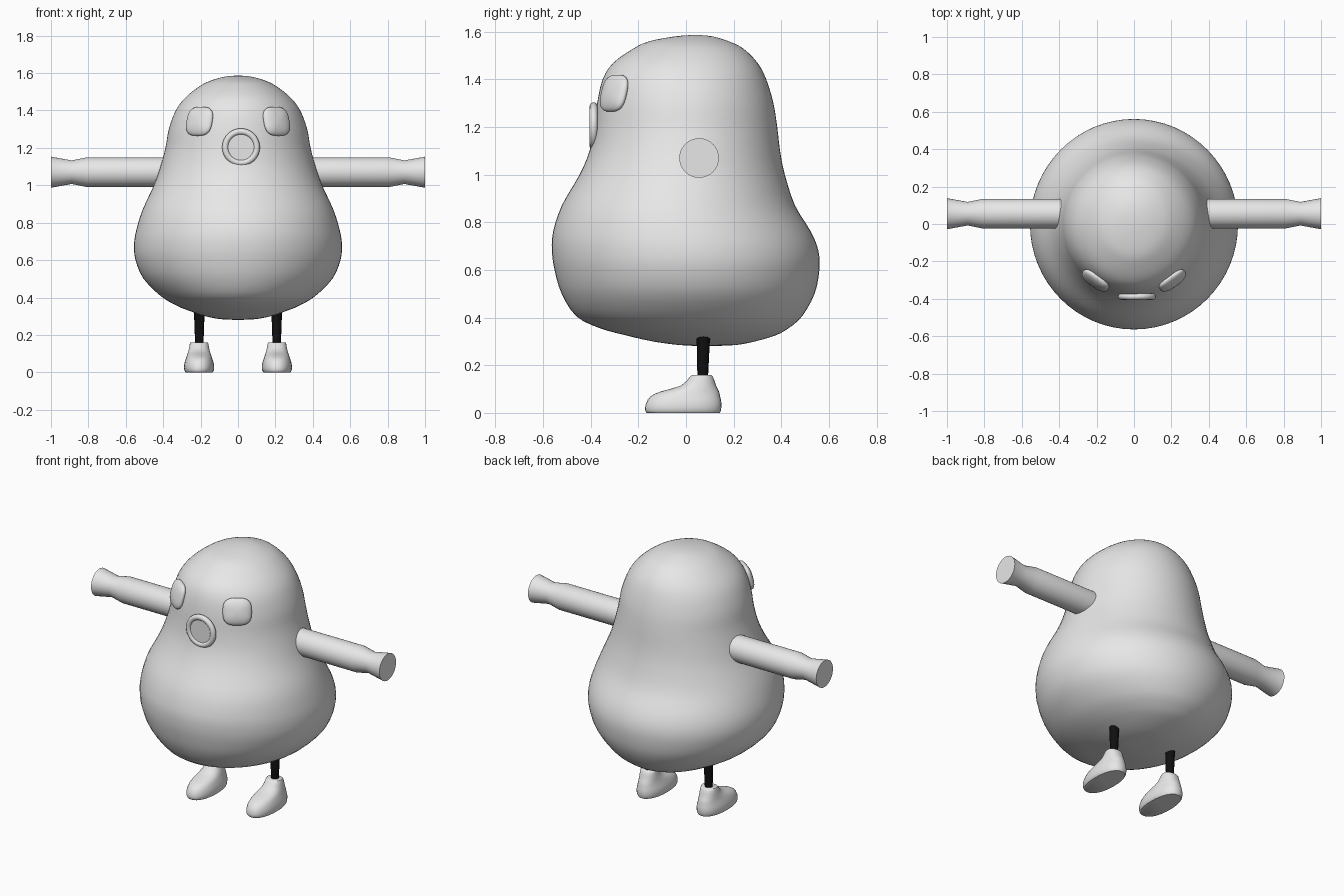
import bpy, bmesh, math
from mathutils import Matrix, Vector

if "Cube" in bpy.data.objects:
    bpy.data.objects.remove(bpy.data.objects["Cube"])


def material(name, rgb):
    m = bpy.data.materials.new(name)
    m.diffuse_color = (*rgb, 1)
    m.use_nodes = True
    m.node_tree.nodes["Principled BSDF"].inputs["Base Color"].default_value = m.diffuse_color
    return m


GREY = material("pale grey", (0.8, 0.8, 0.8))
BLACK = material("black", (0.005, 0.005, 0.005))


def finish(name, bm, mat, angle=40):
    bmesh.ops.recalc_face_normals(bm, faces=bm.faces)
    me = bpy.data.meshes.new(name)
    bm.to_mesh(me)
    bm.free()
    me.materials.append(mat)
    ob = bpy.data.objects.new(name, me)
    bpy.context.collection.objects.link(ob)
    bpy.ops.object.select_all(action='DESELECT')
    bpy.context.view_layer.objects.active = ob
    ob.select_set(True)
    bpy.ops.object.shade_smooth_by_angle(angle=math.radians(angle))
    return ob


def loft(rings):
    """Skin a list of closed point rings and cap both ends."""
    bm = bmesh.new()
    rows = [[bm.verts.new(p) for p in ring] for ring in rings]
    n = len(rows[0])
    for a, b in zip(rows, rows[1:]):
        for i in range(n):
            j = (i + 1) % n
            bm.faces.new((a[i], a[j], b[j], b[i]))
    bm.faces.new(rows[0])
    bm.faces.new(rows[-1])
    return bm


def spow(v, e):
    return math.copysign(abs(v) ** e, v)


def stack(profile, n, x=0, e=1.0):
    """Horizontal oval rings from rows of (z, half width, front y, back y)."""
    rings = []
    for z, hx, yf, yb in profile:
        ring = []
        for i in range(n):
            t = 2 * math.pi * i / n
            ring.append((x + hx * spow(math.cos(t), e),
                         (yf + yb) / 2 + (yb - yf) / 2 * spow(math.sin(t), e), z))
        rings.append(ring)
    return rings


def smooth_rows(rows, steps=3):
    """Catmull-Rom resampling of profile rows."""
    rows = [Vector(r) for r in rows]
    out = []
    for i in range(len(rows) - 1):
        p0, p1, p2 = rows[max(i - 1, 0)], rows[i], rows[i + 1]
        p3 = rows[min(i + 2, len(rows) - 1)]
        for k in range(steps):
            t = k / steps
            out.append(0.5 * (2 * p1 + (p2 - p0) * t + (2 * p0 - 5 * p1 + 4 * p2 - p3) * t * t
                              + (3 * p1 - p0 - 3 * p2 + p3) * t ** 3))
    return out + [rows[-1]]


# Pear-shaped body
BODY = [(.281, .03, .05, .12), (.285, .10, -.03, .21), (.30, .175, -.14, .29),
        (.325, .25, -.25, .375), (.355, .325, -.36, .43), (.405, .41, -.46, .487),
        (.5, .505, -.522, .54), (.6, .548, -.552, .56), (.68, .556, -.563, .556),
        (.76, .544, -.558, .525), (.87, .51, -.522, .458), (1.0, .45, -.447, .415),
        (1.1, .415, -.405, .395), (1.2, .388, -.385, .383), (1.3, .37, -.373, .367),
        (1.4, .333, -.35, .337), (1.47, .28, -.305, .30), (1.53, .205, -.22, .24),
        (1.56, .145, -.155, .18), (1.58, .075, -.05, .115), (1.586, .02, .02, .06)]
finish("body", loft(stack(smooth_rows(BODY), 64)), GREY, 60)

# Shoe outline rows, sole to ankle
SHOE = [(0, .072, -.165, .142), (.012, .079, -.172, .147), (.04, .080, -.168, .149),
        (.07, .072, -.148, .143), (.09, .065, -.105, .138), (.115, .057, -.02, .126),
        (.15, .05, .015, .114), (.16, .047, .027, .104)]
# Arm profile: distance from centre, radius
ARM = [(.34, .079), (.81, .079), (.89, .063), (1.0, .083)]

for s, side in ((-1, "left"), (1, "right")):
    # Arm with flared hand
    rings = [[(s * x, .055 + r * math.cos(2 * math.pi * i / 32),
               1.07 + r * math.sin(2 * math.pi * i / 32)) for i in range(32)] for x, r in ARM]
    finish(side + "_arm", loft(rings), GREY, 30)

    # Thin leg
    leg = [(.14, .022, .048, .092), (.34, .029, .044, .102)]
    finish(side + "_leg", loft(stack(leg, 16, s * .207)), BLACK)

    # Shoe
    finish(side + "_shoe", loft(stack(smooth_rows(SHOE, 2), 32, s * .208, .9)), GREY, 50)

    # Eye: flattened, rounded-square pad lying on the face
    bm = bmesh.new()
    bmesh.ops.create_uvsphere(bm, u_segments=32, v_segments=20, radius=1)
    for v in bm.verts:
        # sphere poles point out of the face (local -y)
        a, b, c = v.co
        rad, t = math.hypot(a, b), math.atan2(b, a)
        v.co = (.083 * rad * spow(math.cos(t), .68), -.03 * c, .08 * rad * spow(math.sin(t), .68))
    turn = Matrix.Rotation(s * math.radians(36), 4, 'Z') @ Matrix.Rotation(math.radians(-15), 4, 'X')
    bm.transform(Matrix.Translation((s * .206, -.302, 1.342)) @ turn)
    finish(side + "_eye", bm, GREY, 60)

# Round mouth: rim and inner disc
MAJOR, MINOR, N, M = .084, .017, 40, 12
bm = bmesh.new()
rows = []
for i in range(N):
    t = 2 * math.pi * i / N
    rows.append([bm.verts.new((
        .016 + (MAJOR + MINOR * math.cos(p)) * math.cos(t), -.388 + MINOR * math.sin(p),
        1.203 + (MAJOR + MINOR * math.cos(p)) * math.sin(t)))
        for p in (2 * math.pi * k / M for k in range(M))])
for i in range(N):
    a, b = rows[i], rows[(i + 1) % N]
    for k in range(M):
        bm.faces.new((a[k], a[(k + 1) % M], b[(k + 1) % M], b[k]))
finish("mouth_rim", bm, GREY, 60)

bm = bmesh.new()
bmesh.ops.create_cone(bm, cap_ends=True, segments=40, radius1=.08, radius2=.08, depth=.02)
bm.transform(Matrix.Translation((.016, -.386, 1.203)) @ Matrix.Rotation(math.pi / 2, 4, 'X'))
finish("mouth_disc", bm, GREY, 30)
